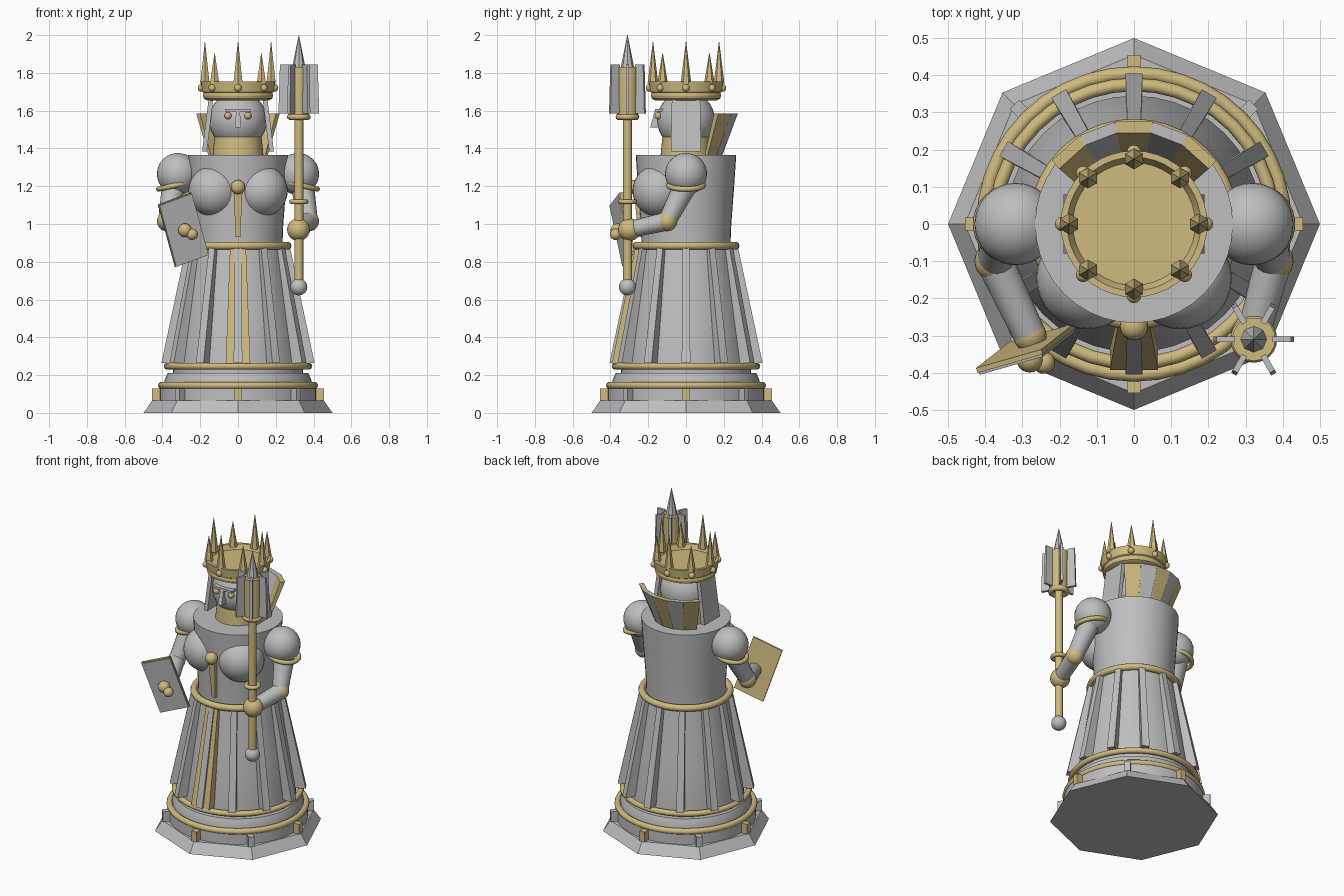
import bpy, bmesh, math
from mathutils import Vector, Matrix

if "Cube" in bpy.data.objects:
    bpy.data.objects.remove(bpy.data.objects["Cube"])


def material(name, rgb):
    m = bpy.data.materials.new(name)
    m.diffuse_color = (*rgb, 1)
    m.use_nodes = True
    m.node_tree.nodes["Principled BSDF"].inputs["Base Color"].default_value = m.diffuse_color
    return m


SILVER = material("silver", (0.52, 0.52, 0.53))
GOLD = material("gold", (0.62, 0.49, 0.21))


def finish(name, bm, mat, smooth=True):
    bmesh.ops.recalc_face_normals(bm, faces=bm.faces)
    me = bpy.data.meshes.new(name)
    bm.to_mesh(me)
    bm.free()
    ob = bpy.data.objects.new(name, me)
    bpy.context.collection.objects.link(ob)
    me.materials.append(mat)
    if smooth:
        bpy.ops.object.select_all(action='DESELECT')
        ob.select_set(True)
        bpy.context.view_layer.objects.active = ob
        bpy.ops.object.shade_smooth_by_angle(angle=math.radians(35))
    return ob


def lathe(name, profile, mat, segs=40, centre=(0, 0), smooth=True):
    """Closed solid turned about a vertical axis from (radius, z) points."""
    bm = bmesh.new()
    rings = []
    for r, z in profile:
        rings.append([bm.verts.new((centre[0] + r * math.sin(2 * math.pi * i / segs),
                                    centre[1] - r * math.cos(2 * math.pi * i / segs), z))
                      for i in range(segs)])
    for a, b in zip(rings, rings[1:]):
        for i in range(segs):
            j = (i + 1) % segs
            bm.faces.new((a[i], a[j], b[j], b[i]))
    bm.faces.new(rings[0])
    bm.faces.new(rings[-1])
    return finish(name, bm, mat, smooth)


def ball(name, c, r, mat, segs=24):
    bm = bmesh.new()
    bmesh.ops.create_uvsphere(bm, u_segments=segs, v_segments=segs // 2, radius=r,
                              matrix=Matrix.Translation(c))
    return finish(name, bm, mat)


def rod(name, a, b, r0, r1, mat, segs=16):
    a, b = Vector(a), Vector(b)
    d = b - a
    m = Matrix.Translation((a + b) / 2) @ d.to_track_quat('Z', 'Y').to_matrix().to_4x4()
    bm = bmesh.new()
    bmesh.ops.create_cone(bm, cap_ends=True, segments=segs, radius1=r0, radius2=r1,
                          depth=d.length, matrix=m)
    return finish(name, bm, mat)


def ring(name, c, R, r, mat, tilt=0, segs=40):
    bpy.ops.mesh.primitive_torus_add(location=c, rotation=(0, tilt, 0), major_radius=R,
                                     minor_radius=r, major_segments=segs, minor_segments=10)
    ob = bpy.context.object
    ob.name = name
    ob.data.materials.append(mat)
    bpy.ops.object.shade_smooth_by_angle(angle=math.radians(60))
    return ob


def bar(name, low, high, mat, angle=0, centre=(0, 0)):
    """Tapered bar between two rectangles (inner r, outer r, half width, z), turned to an angle.
    Angle 0 faces the front."""
    bm = bmesh.new()
    loops = []
    for r0, r1, w, z in (low, high):
        pts = ((-w, -r0), (w, -r0), (w, -r1), (-w, -r1))
        loops.append([bm.verts.new((x, y, z)) for x, y in pts])
    a, b = loops
    bm.faces.new(a)
    bm.faces.new(b)
    for i in range(4):
        j = (i + 1) % 4
        bm.faces.new((a[i], a[j], b[j], b[i]))
    bm.transform(Matrix.Translation((*centre, 0)) @ Matrix.Rotation(angle, 4, 'Z'))
    return finish(name, bm, mat, False)


# Plinth
lathe("base", [(0.5, 0), (0.455, 0.065)], SILVER, 8, smooth=False)
lathe("lower_tier", [(0.415, 0.06), (0.415, 0.135)], SILVER)
lathe("upper_tier", [(0.39, 0.13), (0.39, 0.17), (0.372, 0.212)], SILVER)
ring("lower_trim", (0, 0, 0.145), 0.405, 0.019, GOLD)
for i in range(8):
    bar("base_stud", (0.41, 0.455, 0.018, 0.065), (0.41, 0.455, 0.018, 0.13),
        SILVER if i % 2 else GOLD, i * math.pi / 4)

# Skirt with raised pleats and a gold front panel
lathe("skirt", [(0.345, 0.21), (0.345, 0.26), (0.30, 0.55), (0.25, 0.88)], SILVER)
ring("hem_trim", (0, 0, 0.247), 0.375, 0.018, GOLD)
for i in range(12):
    bar("pleat", (0.32, 0.405, 0.023, 0.265), (0.23, 0.275, 0.018, 0.88), SILVER, i * math.pi / 6)
bar("front_panel", (0.33, 0.392, 0.065, 0.262), (0.23, 0.268, 0.042, 0.88), GOLD)
ring("belt", (0, 0, 0.885), 0.262, 0.021, GOLD)

# Torso
lathe("torso", [(0.235, 0.88), (0.24, 1.0), (0.255, 1.2), (0.266, 1.365)], SILVER)
ball("brooch", (0, -0.275, 1.195), 0.038, GOLD)
bar("chest_strip", (0.2, 0.252, 0.012, 0.93), (0.22, 0.275, 0.023, 1.17), GOLD)
for s in (-1, 1):
    ball("chest", (s * 0.125, -0.145, 1.175), 0.138, SILVER, 32)

# Collar of upright panels behind the head
for i in range(-2, 3):
    bar("collar_panel", (0.165, 0.185, 0.04, 1.35), (0.245, 0.275, 0.05, 1.585),
        SILVER if i % 2 else GOLD, math.pi + i * math.radians(21))

# Head and face
lathe("neck", [(0.135, 1.36), (0.125, 1.46)], GOLD)
ball("head", (0, 0, 1.55), 0.153, SILVER, 32)
bar("brow", (0.1, 0.165, 0.07, 1.595), (0.1, 0.165, 0.07, 1.61), SILVER)
bar("nose", (0.12, 0.19, 0.016, 1.51), (0.12, 0.165, 0.01, 1.6), SILVER)
for s in (-1, 1):
    ball("eye", (s * 0.053, -0.147, 1.573), 0.019, GOLD, 16)
    bar("side_hair", (0.165, 0.19, 0.08, 1.385), (0.13, 0.155, 0.075, 1.665), SILVER, s * math.pi / 2)

# Crown
lathe("crown_band", [(0.165, 1.655), (0.183, 1.665), (0.183, 1.695), (0.19, 1.70), (0.197, 1.755),
                     (0.18, 1.755), (0.165, 1.725)], GOLD)
ring("crown_rim", (0, 0, 1.68), 0.168, 0.018, GOLD)
for i in range(8):
    a = i * math.pi / 4
    x, y = math.sin(a), -math.cos(a)
    rod("crown_spike", (x * 0.175, y * 0.175, 1.745), (x * 0.175, y * 0.175, 1.905 if i % 2 else 1.965),
        0.028, 0.001, GOLD, 6)
    ball("crown_bead", (x * 0.193, y * 0.193, 1.72), 0.02, GOLD, 12)

# Arms
for s in (-1, 1):
    elbow, hand = (s * 0.375, -0.1, 1.015), (s * (0.32 if s > 0 else 0.28), -0.30, 0.97)
    ball("shoulder", (s * 0.318, 0, 1.265), 0.111, SILVER, 32)
    ring("shoulder_trim", (s * 0.33, 0, 1.205), 0.092, 0.014, GOLD, s * 0.22)
    rod("upper_arm", (s * 0.335, 0.01, 1.23), elbow, 0.065, 0.048, SILVER)
    ball("elbow", elbow, 0.054, GOLD)
    rod("forearm", elbow, hand, 0.05, 0.044, SILVER)
    ball("hand", hand, 0.06 if s > 0 else 0.045, GOLD)

# Shield: gold backing with a silver face
u, v, c = Vector((0.175, 0.05, 0.065)), Vector((0.09, 0.07, -0.33)), Vector((-0.29, -0.335, 0.97))
n = v.cross(u).normalized()
if n.y > 0:
    n = -n
for name, scale, d0, d1, mat in (("shield_back", 1, -0.008, 0.006, GOLD),
                                 ("shield_face", 0.97, 0.006, 0.013, SILVER)):
    bm = bmesh.new()
    q = [[bm.verts.new(c + scale * (u * i + v * j) / 2 + n * d)
          for i, j in ((-1, -1), (1, -1), (1, 1), (-1, 1))] for d in (d0, d1)]
    bm.faces.new(q[0])
    bm.faces.new(q[1])
    for i in range(4):
        j = (i + 1) % 4
        bm.faces.new((q[0][i], q[0][j], q[1][j], q[1][i]))
    finish(name, bm, mat, False)
ball("shield_boss", c + n * 0.03, 0.036, GOLD)
ball("shield_boss_small", c + n * 0.04 + Vector((0.035, 0, -0.02)), 0.03, GOLD)

# Mace
mx, my = 0.322, -0.31
rod("mace_shaft", (mx, my, 0.67), (mx, my, 1.6), 0.024, 0.024, GOLD)
ball("mace_pommel", (mx, my, 0.667), 0.045, SILVER)
ring("mace_grip_ring", (mx, my, 1.118), 0.038, 0.013, GOLD, segs=24)
ring("mace_collar", (mx, my, 1.567), 0.047, 0.016, GOLD, segs=24)
rod("mace_head", (mx, my, 1.57), (mx, my, 1.83), 0.055, 0.058, GOLD, 20)
rod("mace_spike", (mx, my, 1.825), (mx, my, 2.0), 0.036, 0.001, SILVER, 8)
for i in range(6):
    bar("mace_fin", (0.05, 0.108, 0.008, 1.585), (0.05, 0.1, 0.008, 1.845), SILVER,
        math.pi / 2 + i * math.pi / 3, (mx, my))
